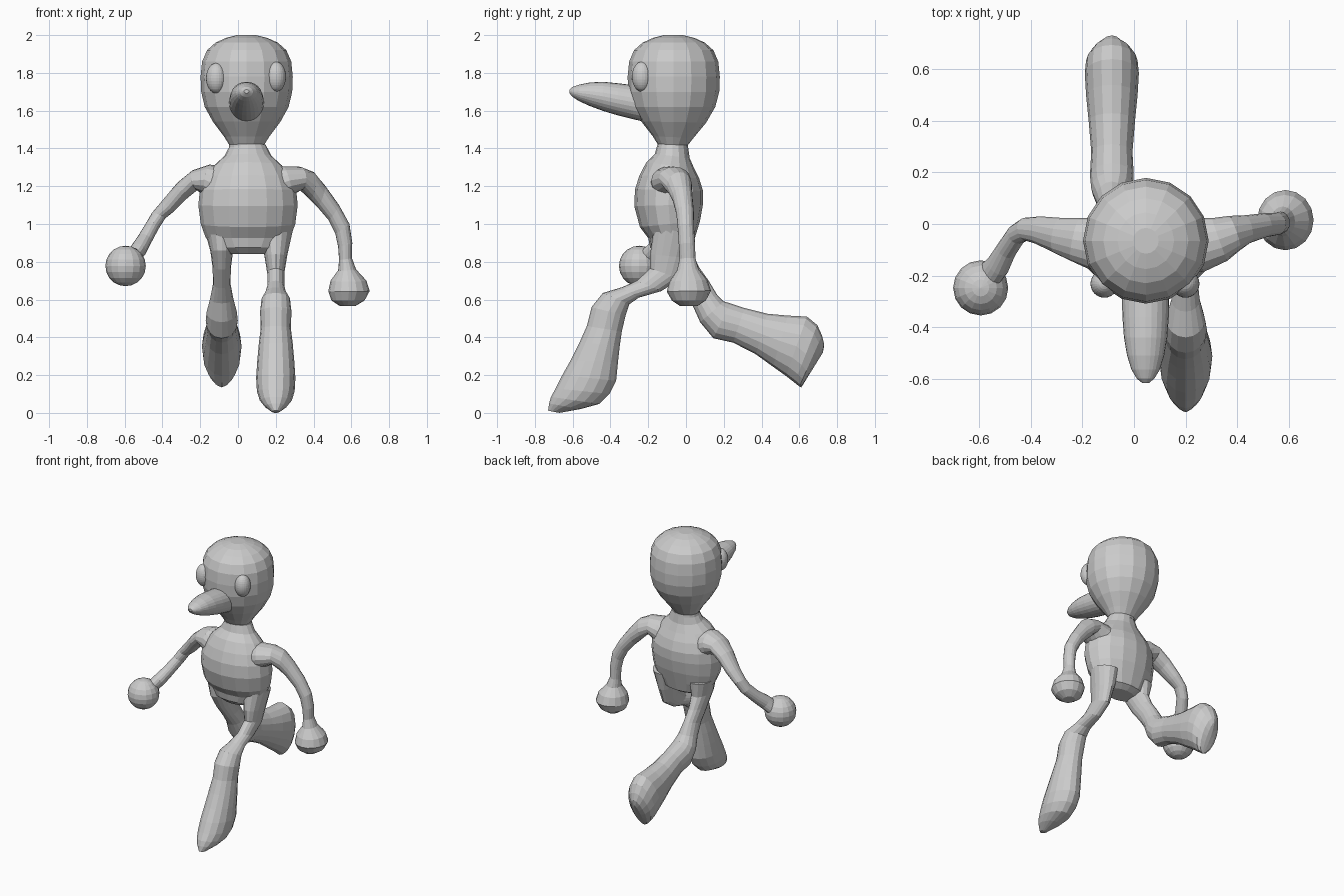
import bpy, bmesh, math
from mathutils import Vector

SIDES = 16


def loft(name, rings, sides=SIDES):
    """Skin elliptical rings given as (edge point, opposite edge point, half depth)."""
    mids = [(Vector(p) + Vector(q)) / 2 for p, q, _ in rings]
    bm = bmesh.new()
    loops = []
    for i, (p, q, depth) in enumerate(rings):
        v = (Vector(p) - Vector(q)) / 2
        along = mids[min(i + 1, len(mids) - 1)] - mids[max(i - 1, 0)]
        u = along.cross(v).normalized() * depth
        loop = []
        for k in range(sides):
            t = 2 * math.pi * k / sides
            loop.append(bm.verts.new(mids[i] + v * math.cos(t) + u * math.sin(t)))
        loops.append(loop)
    for a, b in zip(loops, loops[1:]):
        for k in range(sides):
            n = (k + 1) % sides
            bm.faces.new((a[k], a[n], b[n], b[k]))
    bm.faces.new(loops[0])
    bm.faces.new(loops[-1])
    bmesh.ops.recalc_face_normals(bm, faces=bm.faces)
    mesh = bpy.data.meshes.new(name)
    bm.to_mesh(mesh)
    bm.free()
    obj = bpy.data.objects.new(name, mesh)
    bpy.context.collection.objects.link(obj)
    return obj


def ball(name, centre, radii, seg, rings):
    bpy.ops.mesh.primitive_uv_sphere_add(segments=seg, ring_count=rings, radius=1, location=centre)
    obj = bpy.context.object
    obj.name = name
    obj.scale = radii
    return obj


def upright(name, rows, cx):
    """Rows of (z, half width, y centre, half depth)."""
    return loft(name, [((cx + w, y, z), (cx - w, y, z), d) for z, w, y, d in rows])


def leg(name, x, rows):
    """Rows of (front y, z, back y, z, half width)."""
    return loft(name, [((x, a, b), (x, c, d), w) for a, b, c, d, w in rows])


def arm(name, rows):
    """Rows of (outer x, z, inner x, z, y centre, half depth)."""
    return loft(name, [((a, y, b), (c, y, d), w) for a, b, c, d, y, w in rows])


# Torso and head, narrowing at the neck
upright("torso", [
    (.84, .11, -.08, .07), (.87, .18, -.08, .11), (.93, .225, -.075, .125),
    (1.0, .25, -.085, .16), (1.1, .263, -.092, .182), (1.18, .255, -.09, .18),
    (1.25, .225, -.088, .158), (1.31, .18, -.083, .128), (1.36, .125, -.073, .093),
    (1.42, .093, -.07, .08)], .053)
upright("head", [
    (1.40, .095, -.07, .082), (1.42, .093, -.07, .08), (1.46, .118, -.068, .108),
    (1.54, .178, -.065, .172), (1.62, .222, -.065, .22), (1.7, .241, -.065, .241),
    (1.78, .244, -.065, .244), (1.86, .236, -.065, .236), (1.92, .21, -.065, .21),
    (1.96, .165, -.065, .165), (1.985, .11, -.065, .11), (2.0, .05, -.065, .05)], .046)

# Eyes
for side, x, z in (("right", -.115, 1.772), ("left", .2, 1.78)):
    ball(side + "_eye", (x, -.232, z), (.054, .054, .08), 24, 16)

# Long drooping nose: y, z centre, half height, half width
nose = [(-.2, 1.632, .095, .092), (-.28, 1.645, .09, .092), (-.36, 1.66, .085, .09),
        (-.44, 1.676, .077, .084), (-.51, 1.687, .062, .072), (-.565, 1.694, .044, .055),
        (-.6, 1.699, .027, .034), (-.617, 1.702, .01, .013)]
loft("nose", [((.045, y, z + h), (.045, y, z - h), w) for y, z, h, w in nose], 24)

# Right arm, bent forward, with a round fist
arm("right_arm", [
    (-.06, 1.30, -.08, 1.08, -.08, .11), (-.15, 1.315, -.18, 1.15, -.075, .1),
    (-.24, 1.285, -.215, 1.18, -.06, .085), (-.32, 1.22, -.27, 1.135, -.045, .07),
    (-.40, 1.125, -.335, 1.07, -.025, .055), (-.455, 1.06, -.385, 1.03, -.02, .045),
    (-.49, 1.0, -.42, .975, -.04, .042), (-.53, .935, -.46, .90, -.10, .042),
    (-.565, .885, -.49, .84, -.16, .05), (-.61, .82, -.55, .77, -.22, .06)])
ball("right_hand", (-.595, -.248, .778), (.107, .107, .107), SIDES, 10)

# Left arm, hanging, swelling into the fist
arm("left_arm", [
    (.15, 1.30, .17, 1.08, -.08, .11), (.24, 1.305, .285, 1.15, -.08, .105),
    (.33, 1.303, .335, 1.18, -.06, .088), (.40, 1.275, .38, 1.13, -.035, .07),
    (.46, 1.205, .42, 1.09, -.02, .055), (.535, 1.10, .48, 1.02, -.005, .047),
    (.59, 1.0, .515, .95, 0, .043), (.605, .90, .53, .88, .005, .043),
    (.603, .82, .535, .81, .008, .042), (.625, .76, .53, .755, .01, .058),
    (.68, .70, .49, .70, .013, .1), (.697, .645, .478, .645, .015, .117),
    (.67, .595, .495, .595, .015, .09), (.62, .565, .54, .565, .015, .045)])

# Forward leg with its boot pointing down
leg("left_leg", .2, [
    (-.17, .98, .04, .95, .09), (-.19, .84, .01, .82, .06),
    (-.19, .765, -.03, .71, .045), (-.26, .70, -.13, .645, .045),
    (-.34, .665, -.25, .61, .055), (-.44, .635, -.30, .575, .075),
    (-.50, .56, -.32, .515, .083), (-.525, .46, -.34, .43, .08),
    (-.565, .37, -.35, .36, .09), (-.61, .28, -.36, .27, .098),
    (-.655, .20, -.37, .17, .104), (-.69, .13, -.405, .10, .1),
    (-.715, .085, -.46, .047, .085), (-.725, .05, -.56, .02, .06),
    (-.73, .012, -.67, 0, .02)])

# Trailing leg with its boot kicked back
leg("right_leg", -.086, [
    (-.18, .98, .04, .95, .09), (-.17, .86, .03, .85, .06),
    (-.11, .76, .07, .77, .048), (-.03, .66, .12, .70, .047),
    (.03, .58, .165, .625, .062), (.075, .48, .20, .59, .08),
    (.145, .395, .235, .58, .085), (.25, .372, .31, .555, .08),
    (.37, .31, .43, .525, .09), (.46, .245, .54, .515, .1),
    (.53, .195, .64, .51, .105), (.575, .16, .695, .465, .1),
    (.60, .14, .72, .41, .08), (.61, .135, .732, .36, .05),
    (.62, .15, .725, .32, .015)])
